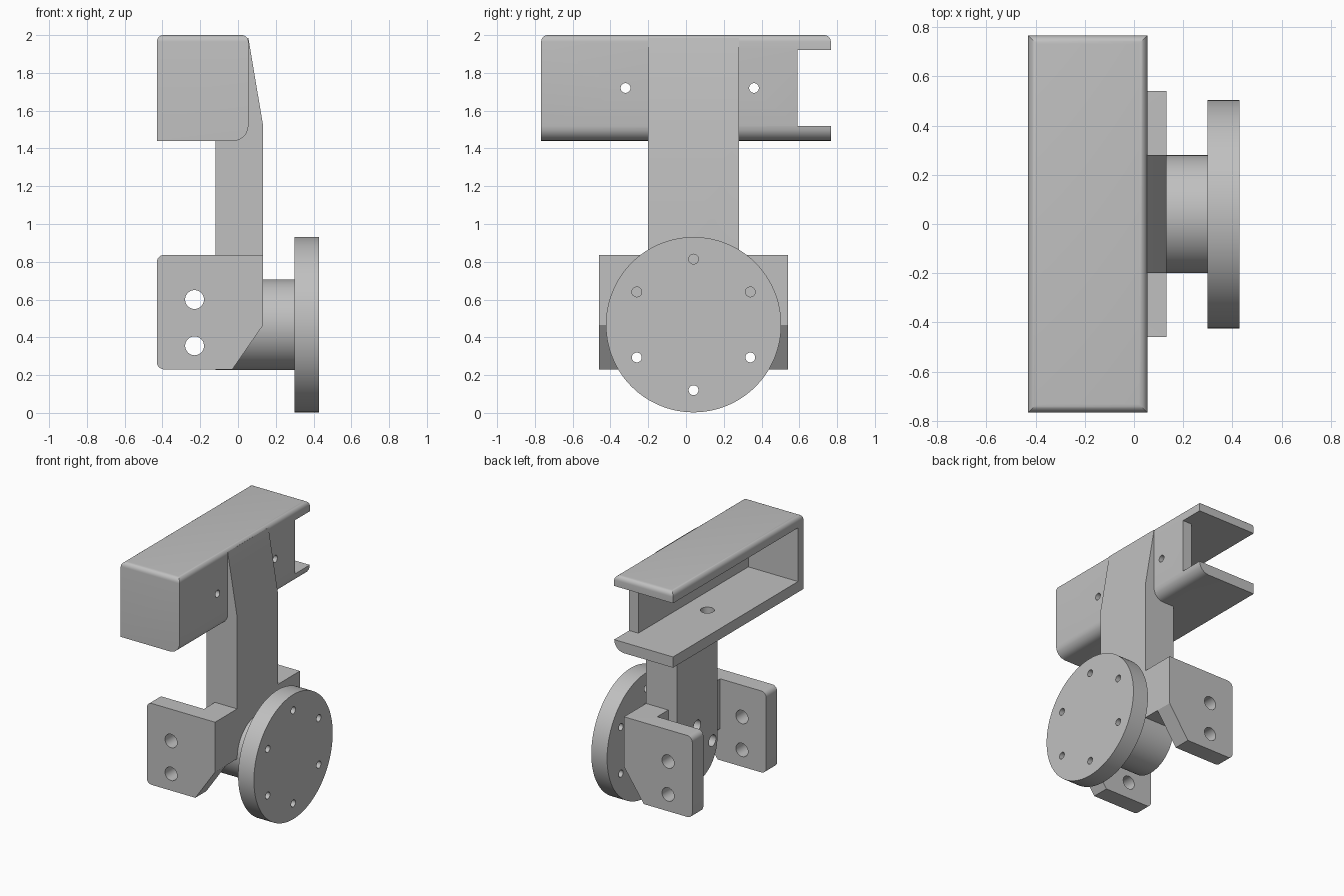
import bpy, bmesh, math
from mathutils import Matrix, Vector

cube = bpy.data.objects.get("Cube")
if cube:
    bpy.data.objects.remove(cube, do_unlink=True)

grey = bpy.data.materials.new("cast_grey")
grey.use_nodes = True
COLOUR = (0.53, 0.53, 0.53, 1)
grey.diffuse_color = COLOUR
grey.node_tree.nodes["Principled BSDF"].inputs["Base Color"].default_value = COLOUR

HUB_Y, HUB_Z = 0.04, 0.467


def make(name, bm):
    bmesh.ops.recalc_face_normals(bm, faces=bm.faces)
    mesh = bpy.data.meshes.new(name)
    bm.to_mesh(mesh)
    bm.free()
    mesh.materials.append(grey)
    ob = bpy.data.objects.new(name, mesh)
    bpy.context.collection.objects.link(ob)
    return ob


def round_edges(bm, radius, test):
    edges = [e for e in bm.edges if test(*[v.co for v in e.verts])]
    bmesh.ops.bevel(bm, geom=edges, offset=radius, segments=6,
                    profile=0.5, affect='EDGES')


def prism_mesh(points, y0, y1):
    """Extrude an x-z outline along y."""
    bm = bmesh.new()
    face = bm.faces.new([bm.verts.new((x, y0, z)) for x, z in points])
    new = bmesh.ops.extrude_face_region(bm, geom=[face])["geom"]
    verts = [g for g in new if isinstance(g, bmesh.types.BMVert)]
    bmesh.ops.translate(bm, verts=verts, vec=(0, y1 - y0, 0))
    return bm


def box_mesh(x0, x1, y0, y1, z0, z1):
    return prism_mesh([(x0, z0), (x1, z0), (x1, z1), (x0, z1)], y0, y1)


def rod(name, start, end, radius, sides=32):
    """Cylinder between two points."""
    a, b = Vector(start), Vector(end)
    turn = (b - a).to_track_quat('Z', 'Y').to_matrix().to_4x4()
    bm = bmesh.new()
    bmesh.ops.create_cone(bm, cap_ends=True, segments=sides, radius1=radius,
                          radius2=radius, depth=(b - a).length,
                          matrix=Matrix.Translation((a + b) / 2) @ turn)
    return make(name, bm)


def cut(ob, cutters):
    """Subtract the cutters, then remove them."""
    for c in cutters:
        c.hide_render = True
        mod = ob.modifiers.new("cut", 'BOOLEAN')
        mod.operation, mod.solver, mod.object = 'DIFFERENCE', 'EXACT', c
    deps = bpy.context.evaluated_depsgraph_get()
    mesh = bpy.data.meshes.new_from_object(ob.evaluated_get(deps))
    ob.modifiers.clear()
    ob.data = mesh
    for c in cutters:
        bpy.data.objects.remove(c, do_unlink=True)


def block(*limits):
    return make("cutter", box_mesh(*limits))


def hub_bolts():
    """Four blind holes on the rear of the hub."""
    holes = []
    for i in range(4):
        a = i * math.pi / 2
        y, z = HUB_Y + 0.18 * math.cos(a), HUB_Z + 0.18 * math.sin(a)
        holes.append(rod("cutter", (-0.3, y, z), (0.2, y, z), 0.042))
    return holes


# Upper channel: closed at the front end, open at the side and back
bm = box_mesh(-0.43, 0.055, -0.767, 0.767, 1.44, 2)
round_edges(bm, 0.08, lambda a, b: max(a.z, b.z) < 1.5 and min(a.x, b.x) > 0)
round_edges(bm, 0.035, lambda a, b: min(a.z, b.z) > 1.95)
channel = make("channel", bm)
cut(channel, [
    block(-0.6, -0.02, -0.705, 0.9, 1.52, 1.92),
    block(-0.1, 0.2, 0.59, 0.9, 1.52, 1.92),
    rod("cutter", (-0.19, 0.02, 1.3), (-0.19, 0.02, 1.7), 0.048),
    rod("cutter", (-0.2, -0.32, 1.72), (0.2, -0.32, 1.72), 0.026),
    rod("cutter", (-0.2, 0.36, 1.72), (0.2, 0.36, 1.72), 0.026),
])

# Upright post, tapering where it climbs the channel
post = make("post", prism_mesh(
    [(-0.12, HUB_Z), (0.133, HUB_Z), (0.133, 1.52), (0.055, 1.985),
     (0.02, 1.96), (0.02, 1.48), (-0.12, 1.48)], -0.2, 0.28))
cut(post, hub_bolts())

# Hub that rounds off the foot of the post
hub = rod("hub", (-0.119, HUB_Y, HUB_Z), (0.31, HUB_Y, HUB_Z), 0.24, 96)
cut(hub, hub_bolts())

# Round mounting disc with a ring of bolt holes
disc = rod("mounting_disc", (0.298, HUB_Y, HUB_Z), (0.428, HUB_Y, HUB_Z), 0.464, 128)
ring = []
for i in range(6):
    a = math.radians(90 + 60 * i)
    y, z = HUB_Y + 0.347 * math.cos(a), HUB_Z + 0.347 * math.sin(a)
    ring.append(rod("cutter", (0.2, y, z), (0.5, y, z), 0.026))
cut(disc, ring)

# Side bracket: two lugs joined to the post by short webs
bm = prism_mesh([(-0.43, 0.23), (-0.03, 0.23), (0.133, 0.465),
                 (0.133, 0.837), (-0.43, 0.837)], -0.46, 0.54)
round_edges(bm, 0.04, lambda a, b: max(a.x, b.x) < -0.4 and abs(a.y - b.y) > 0.5)
bracket = make("side_bracket", bm)
cut(bracket, [
    block(-0.6, -0.05, -0.33, 0.41, 0, 1),
    block(-0.1, 0.3, -0.33, 0.41, 0, 0.465),
    block(-0.1, 0.3, -0.195, 0.275, 0.3, 1),
    rod("cutter", (-0.23, -0.8, 0.6), (-0.23, 0.8, 0.6), 0.05),
    rod("cutter", (-0.23, -0.8, 0.355), (-0.23, 0.8, 0.355), 0.05),
])

# Smooth the curved surfaces, keep hard edges crisp
bpy.ops.object.select_all(action='DESELECT')
for ob in (channel, post, hub, disc, bracket):
    ob.select_set(True)
bpy.context.view_layer.objects.active = channel
bpy.ops.object.shade_smooth_by_angle(angle=math.radians(30))
